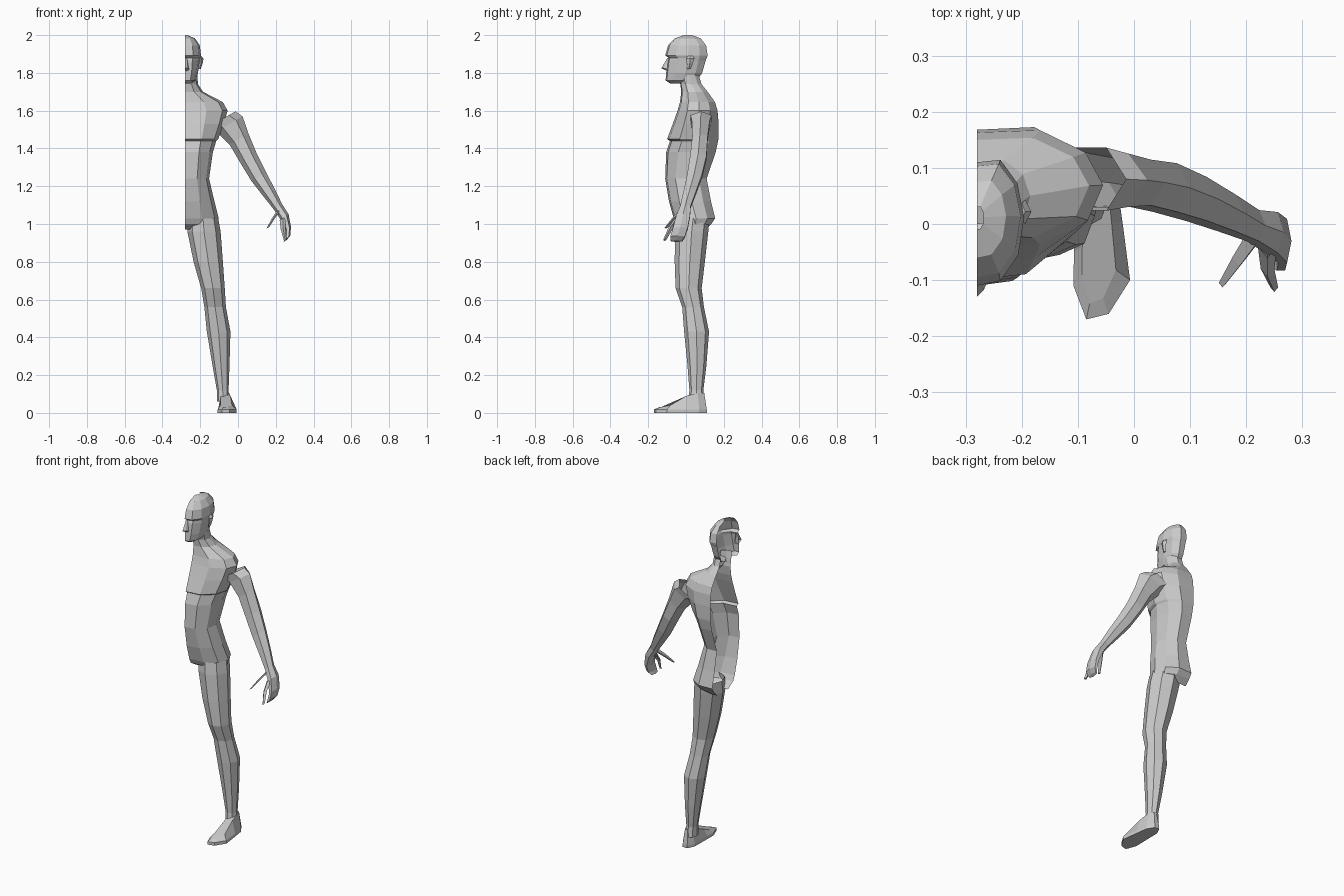
import bpy
from mathutils import Vector
from math import cos, sin, pi, radians

MID = -0.28  # open cut plane of the half figure


def loft(name, rings, closed=True, start=False, end=False):
    n = len(rings[0])
    verts = [tuple(p) for r in rings for p in r]
    faces = []
    for i in range(len(rings) - 1):
        for j in range(n if closed else n - 1):
            k = (j + 1) % n
            faces.append((i * n + j, i * n + k, (i + 1) * n + k, (i + 1) * n + j))
    if start:
        faces.append(tuple(range(n))[::-1])
    if end:
        faces.append(tuple((len(rings) - 1) * n + j for j in range(n)))
    me = bpy.data.meshes.new(name)
    me.from_pydata(verts, [], faces)
    ob = bpy.data.objects.new(name, me)
    bpy.context.collection.objects.link(ob)
    return ob


# fraction of width, fraction of depth: half section from front to back
HALF = [(0, 0), (.5, .04), (.88, .25), (1, .55), (.86, .83), (.5, 1.02), (0, 1)]


def half_ring(z, front, back, w):
    return [(MID + w * u, front + (back - front) * v, z) for u, v in HALF]


def oval(c, ru, rv, tilt=0, n=8):
    u = Vector((cos(tilt), 0, sin(tilt)))
    v = Vector((0, 1, 0))
    return [Vector(c) + u * ru * cos(2 * pi * i / n) + v * rv * sin(2 * pi * i / n)
            for i in range(n)]


# torso and neck: z, front y, back y, half width
torso = [(.97, 0, .10, .08), (1.0, -.05, .13, .175), (1.03, -.065, .15, .178),
         (1.12, -.09, .128, .155), (1.24, -.11, .105, .127), (1.38, -.105, .152, .147),
         (1.44, -.085, .165, .165), (1.45, -.10, .166, .175), (1.53, -.07, .168, .205),
         (1.6, -.045, .163, .225), (1.645, -.032, .15, .2), (1.70, -.025, .112, .095),
         (1.74, -.03, .08, .068), (1.79, -.04, .065, .065)]
loft("torso", [half_ring(*r) for r in torso], closed=False)

# head
head = [(1.745, -.085, .0, .03), (1.76, -.108, .055, .055), (1.80, -.105, .082, .068),
        (1.865, -.098, .10, .077), (1.88, -.092, .106, .08), (1.893, -.11, .11, .084),
        (1.945, -.095, .103, .078), (1.983, -.06, .075, .052), (2.0, -.01, .03, .012)]
loft("head", [half_ring(*r) for r in head], closed=False)

# half nose
loft("nose", [[(MID, -.098, 1.88), (MID + .008, -.096, 1.88), (MID + .01, -.09, 1.88)],
              [(MID, -.13, 1.825), (MID + .012, -.118, 1.825), (MID + .022, -.095, 1.82)],
              [(MID, -.10, 1.81), (MID + .01, -.10, 1.81), (MID + .02, -.095, 1.81)]],
     closed=False)

# ear
loft("ear", [oval((-.203, .015, 1.82), .006, .01, 0, 4),
             oval((-.196, .02, 1.85), .009, .016, 0, 4),
             oval((-.194, .022, 1.875), .011, .022, 0, 4),
             oval((-.2, .022, 1.89), .006, .014, 0, 4)], start=True, end=True)

# leg: z, inner x, outer x, front y, back y
leg = [(1.03, -.265, -.105, -.05, .125), (.96, -.268, -.092, -.058, .118),
       (.8, -.235, -.08, -.06, .10), (.66, -.195, -.07, -.055, .083),
       (.56, -.178, -.064, -.02, .095), (.43, -.165, -.04, -.01, .122),
       (.25, -.135, -.045, .008, .108), (.12, -.112, -.05, .018, .092),
       (.06, -.112, -.045, .01, .1)]
loft("leg", [oval(((a + b) / 2, (f + k) / 2, z), (b - a) / 2, (k - f) / 2)
             for z, a, b, f, k in leg])

# foot: sole outline raised to a sloping instep
sole = [(-.085, -.17), (-.045, -.16), (-.007, -.1), (-.02, 0), (-.03, .07), (-.055, .11),
        (-.085, .11), (-.105, .07), (-.107, -.05), (-.108, -.11)]


def instep(x, y):
    t = min(1, max(0, (y + .17) / .19))
    return (-.07 + (x + .07) * .6, .02 + (y - .02) * .85, .03 + .075 * t * t)


loft("foot", [[(x, y, 0) for x, y in sole], [(x, y, .018) for x, y in sole],
              [instep(x, y) for x, y in sole]], start=True, end=True)

# arm and palm: centre, half width, half depth
TILT = radians(30)
arm = [(-.085, .08, 1.555, .082, .065), (-.045, .078, 1.53, .08, .055),
       (.005, .074, 1.45, .058, .047), (.055, .065, 1.35, .05, .05),
       (.11, .045, 1.25, .045, .045), (.165, .02, 1.165, .036, .038),
       (.212, -.003, 1.09, .026, .032)]
palm = [(.245, -.015, 1.04, .026, .042), (.265, -.03, .975, .018, .045),
        (.262, -.045, .93, .017, .044), (.25, -.05, .91, .01, .035)]
loft("arm", [oval(r[:3], r[3], r[4], TILT, 6) for r in arm + palm], end=True)

# thumb and fingers
for name, pts in {
    "thumb": [(.222, -.01, 1.08, .02), (.188, -.06, 1.03, .015), (.158, -.105, .98, .008)],
    "index_finger": [(.238, -.04, 1.03, .02), (.238, -.08, .98, .014), (.25, -.113, .915, .008)],
}.items():
    loft(name, [oval(p[:3], p[3], p[3], TILT, 4) for p in pts], end=True)
